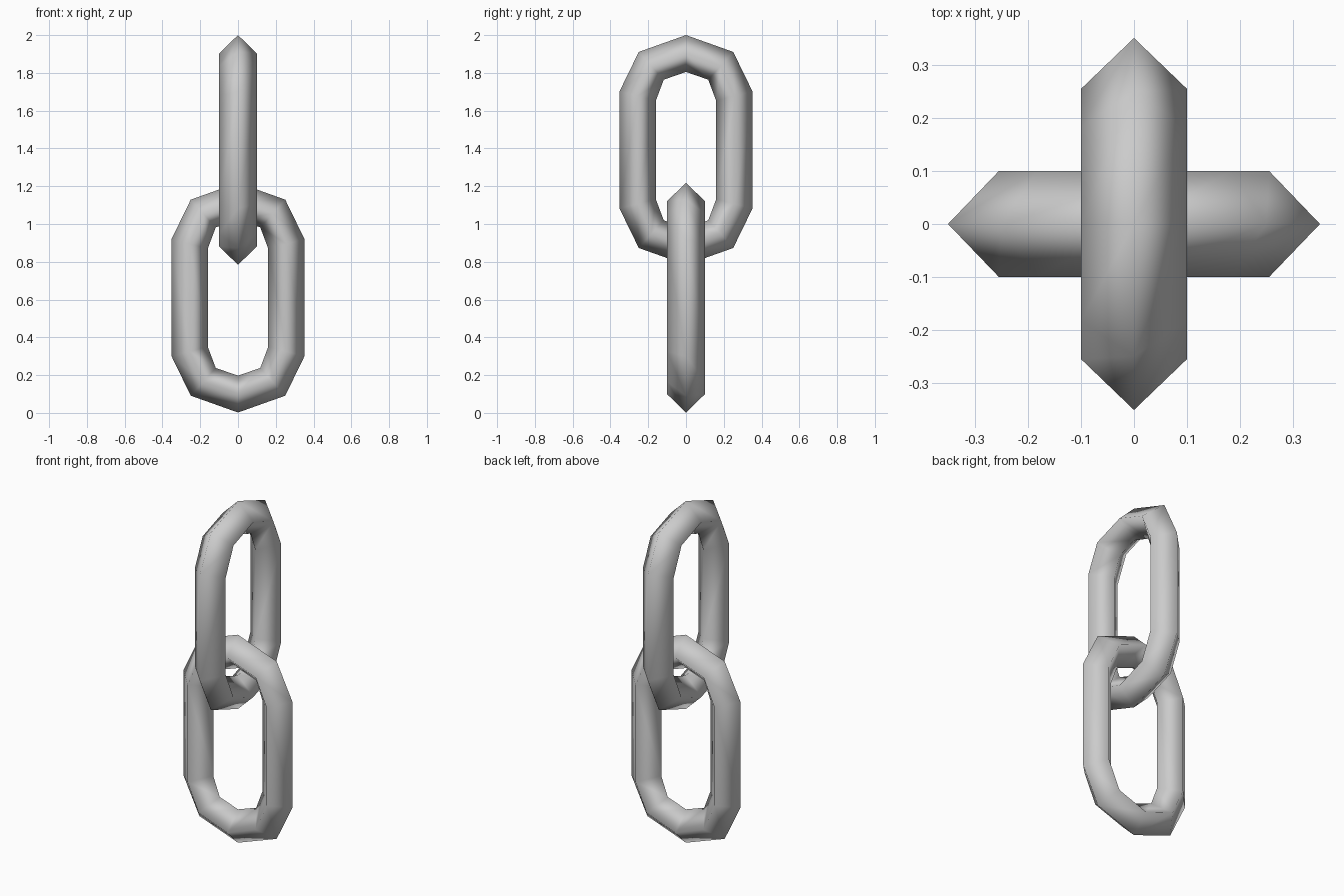
import bpy, bmesh

if "Cube" in bpy.data.objects:
    bpy.data.objects.remove(bpy.data.objects["Cube"])

# Quarter outlines of the link (sideways, up from its centre), apex to side
OUTER = [(0, 0.608), (0.25, 0.519), (0.352, 0.31)]
MIDDLE = [(0, 0.511), (0.184, 0.445), (0.256, 0.285)]
INNER = [(0, 0.413), (0.118, 0.372), (0.16, 0.26)]
HALF_THICKNESS = 0.1


def full_loop(quarter):
    """Mirror a quarter outline into a closed loop."""
    right = quarter + [(s, -u) for s, u in reversed(quarter)]
    left = [(-s, u) for s, u in reversed(right[1:-1])]
    return right + left


def make_link(name, centre_z, along_y):
    bm = bmesh.new()

    def ring(quarter, depth):
        return [bm.verts.new((depth, s, u) if along_y else (s, depth, u))
                for s, u in full_loop(quarter)]

    # Four loops give the bar its diamond cross-section
    loops = [ring(OUTER, 0), ring(MIDDLE, HALF_THICKNESS),
             ring(INNER, 0), ring(MIDDLE, -HALF_THICKNESS)]
    count = len(loops[0])
    for k in range(4):
        a, b = loops[k], loops[(k + 1) % 4]
        for i in range(count):
            j = (i + 1) % count
            bm.faces.new((a[i], a[j], b[j], b[i]))
    bmesh.ops.recalc_face_normals(bm, faces=bm.faces)
    for face in bm.faces:
        face.smooth = True
    mesh = bpy.data.meshes.new(name)
    bm.to_mesh(mesh)
    bm.free()
    link = bpy.data.objects.new(name, mesh)
    link.location.z = centre_z
    bpy.context.collection.objects.link(link)


# Two interlocking links at right angles
make_link("lower_link", 0.61, False)
make_link("upper_link", 1.392, True)
